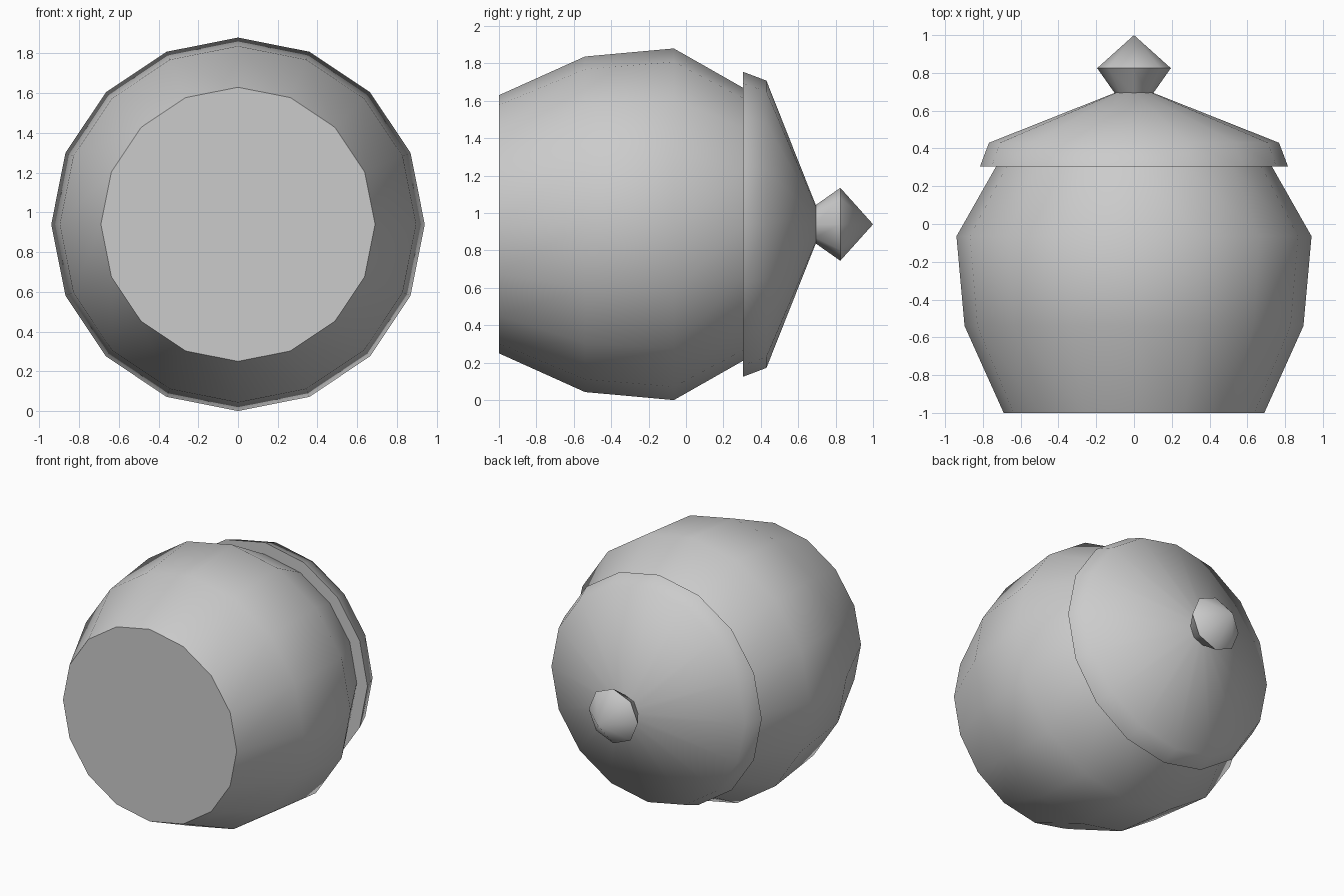
import bpy, bmesh
from math import cos, sin, tau, radians

if "Cube" in bpy.data.objects:
    bpy.data.objects.remove(bpy.data.objects["Cube"], do_unlink=True)

AXIS_Z = 0.94  # height of the horizontal turning axis

clay = bpy.data.materials.new("plain_grey")
clay.use_nodes = True
clay.diffuse_color = (0.6, 0.6, 0.6, 1)
clay.node_tree.nodes["Principled BSDF"].inputs["Base Color"].default_value = (0.6, 0.6, 0.6, 1)


def turned(name, profile, sides):
    """Turn a profile of (y, radius) points about the y axis and cap its ends."""
    bm = bmesh.new()
    rings = []
    for y, r in profile:
        count = sides if r > 0 else 1
        rings.append([bm.verts.new((r * cos(tau * i / sides), y, AXIS_Z + r * sin(tau * i / sides)))
                      for i in range(count)])
    for a, b in zip(rings, rings[1:]):
        for i in range(sides):
            j = (i + 1) % sides
            if len(b) == 1:
                bm.faces.new((a[i], a[j], b[0]))
            else:
                bm.faces.new((a[i], a[j], b[j], b[i]))
    for ring in (rings[0], rings[-1]):
        if len(ring) > 1:
            bm.faces.new(ring)
    bmesh.ops.recalc_face_normals(bm, faces=bm.faces)
    mesh = bpy.data.meshes.new(name)
    bm.to_mesh(mesh)
    bm.free()
    mesh.materials.append(clay)
    obj = bpy.data.objects.new(name, mesh)
    bpy.context.collection.objects.link(obj)
    bpy.ops.object.select_all(action="DESELECT")
    obj.select_set(True)
    bpy.context.view_layer.objects.active = obj
    bpy.ops.object.shade_smooth_by_angle(angle=radians(55))
    return obj


# Pot lying on its side, base to the front
turned("pot_body", [(-1, 0.69), (-0.54, 0.897), (-0.065, 0.94), (0.31, 0.727)], 16)
# Overhanging lid
turned("lid", [(0.305, 0.815), (0.43, 0.768), (0.695, 0.1)], 16)
# Pointed lid handle
turned("lid_knob", [(0.69, 0.1), (0.825, 0.195), (1, 0)], 8)
